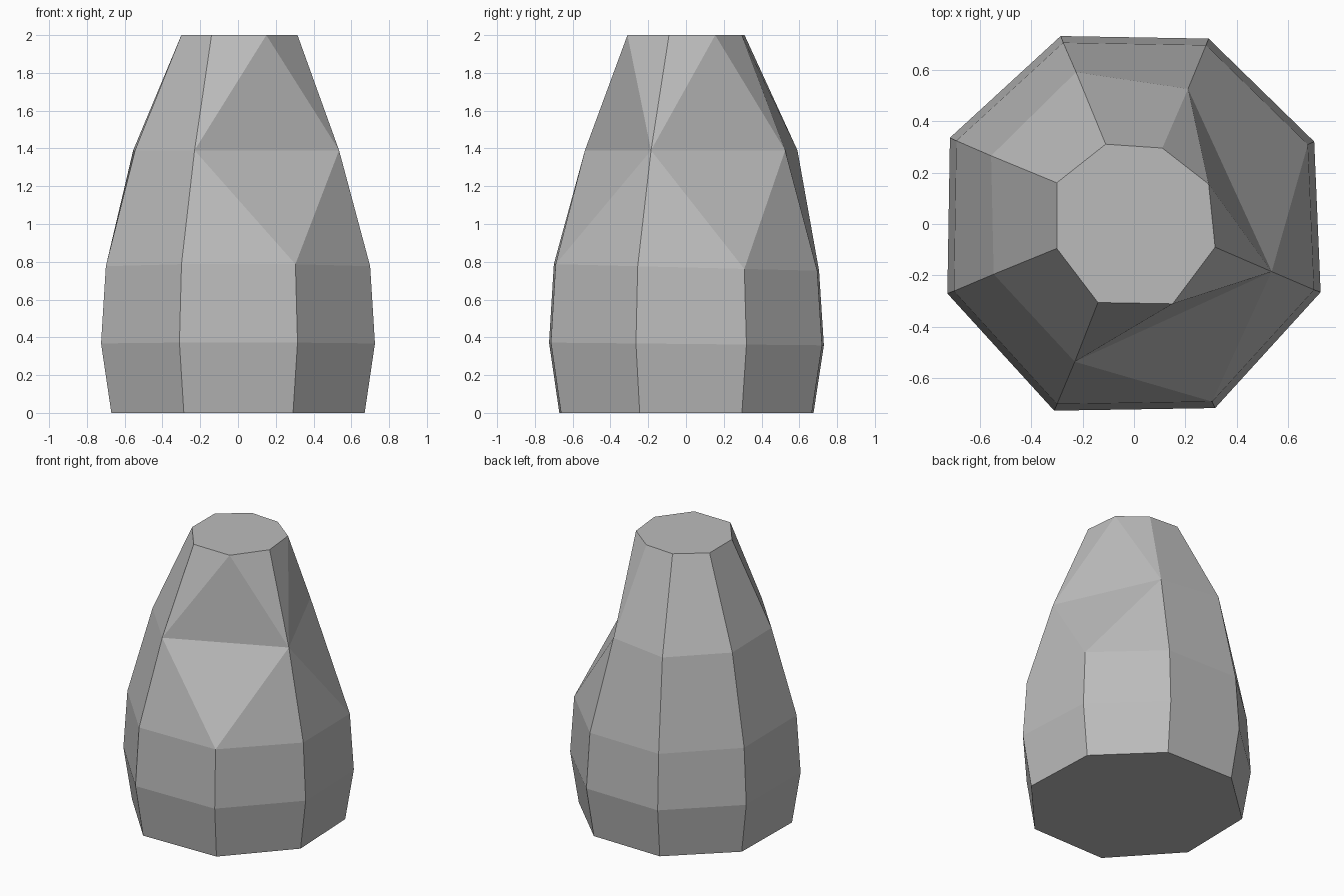
import bpy
import bmesh

# Remove the default cube
cube = bpy.data.objects.get("Cube")
if cube:
    bpy.data.objects.remove(cube, do_unlink=True)

# Stone colour
stone = bpy.data.materials.new("stone grey")
stone.use_nodes = True
colour = (0.5, 0.5, 0.5, 1.0)
stone.diffuse_color = colour
shader = next(n for n in stone.node_tree.nodes if n.type == "BSDF_PRINCIPLED")
shader.inputs["Base Color"].default_value = colour

# Uneven octagons, counterclockwise from the front right corner;
# a missing shoulder corner is a chipped facet
belly = [(-.31, -.725), (.315, -.715), (.725, -.265), (.7, .32),
         (.29, .72), (-.285, .73), (-.715, .335), (-.725, -.27)]
shoulder = [(-.23, -.535), None, (.535, -.185), None,
            (.21, .525), (-.225, .59), (-.555, .265), (-.545, -.195)]
crown = [(-.14, -.305), (.15, -.31), (.315, -.09), (.29, .155),
         (.11, .295), (-.11, .31), (-.3, .16), (-.3, -.095)]


def scaled(ring, factor):
    return [(x * factor, y * factor) for x, y in ring]


bm = bmesh.new()


def add_ring(ring, height, tilt=0.0):
    """Place a ring of corners; tilt raises the front a little."""
    return [p and bm.verts.new((*p, height - tilt * p[1])) for p in ring]


def bridge(lower, upper):
    """Join two rings, closing any chipped corner with a triangle."""
    count = len(lower)
    for i in range(count):
        j = (i + 1) % count
        corners = [lower[j], upper[j], upper[i], lower[i]]
        bm.faces.new([v for v in corners if v])
        if upper[i] is None:
            bm.faces.new([lower[i], upper[j], upper[i - 1]])
        if lower[i] is None:
            bm.faces.new([upper[i], lower[i - 1], lower[j]])


# Stack the rings from the ground to the crown
rings = [
    add_ring(scaled(belly, 0.925), 0.0),
    add_ring(belly, 0.365, 0.01),
    add_ring(scaled(belly, 0.965), 0.77, 0.025),
    add_ring(shoulder, 1.39),
    add_ring(crown, 2.0),
]
for lower, upper in zip(rings, rings[1:]):
    bridge(lower, upper)

# Flat underside and flat crown
bm.faces.new(rings[0][::-1])
bm.faces.new(rings[-1])
bmesh.ops.recalc_face_normals(bm, faces=bm.faces)

mesh = bpy.data.meshes.new("standing_stone")
bm.to_mesh(mesh)
bm.free()
mesh.materials.append(stone)
body = bpy.data.objects.new("standing_stone", mesh)
bpy.context.collection.objects.link(body)
